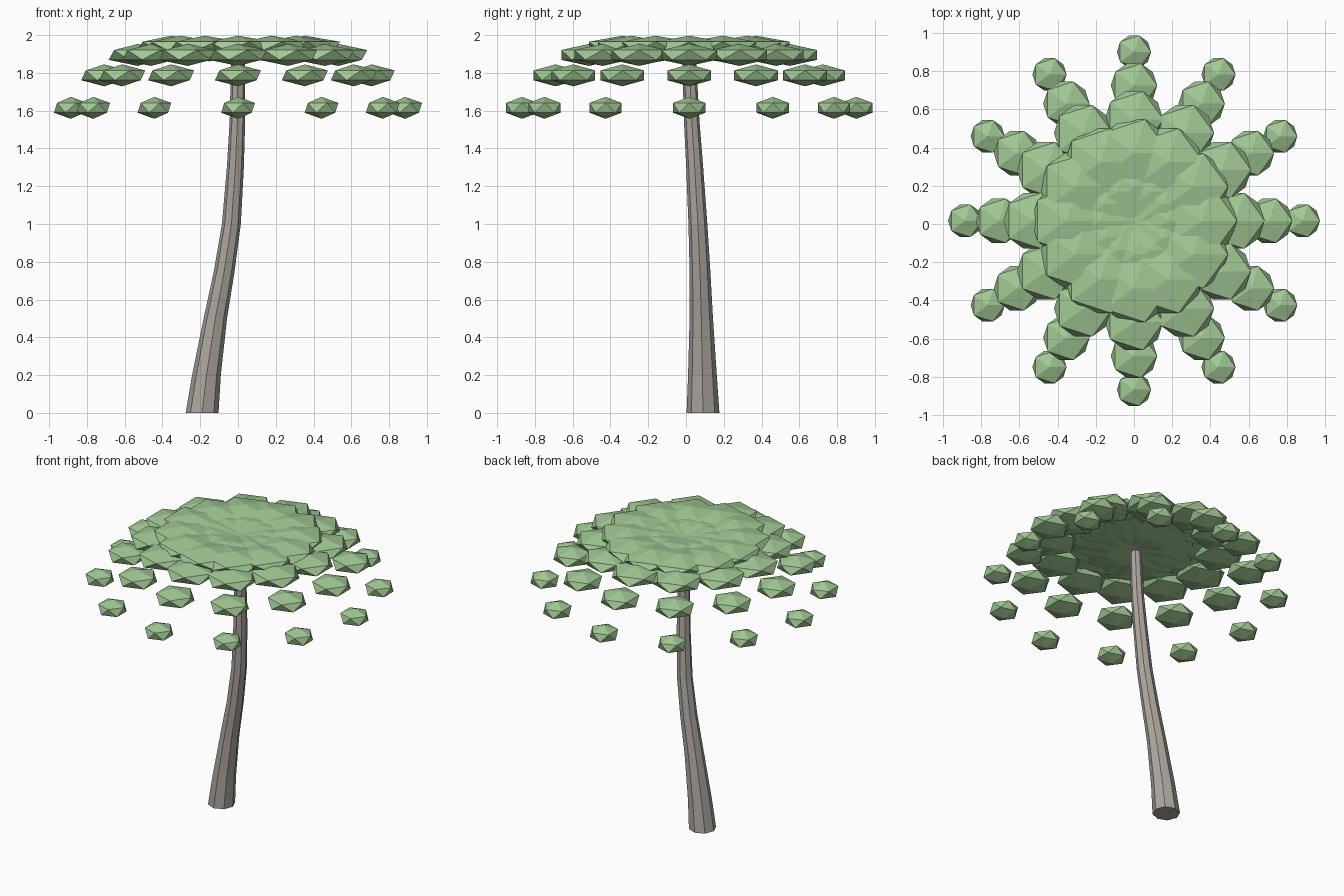
import bpy, bmesh, math
from mathutils import Matrix, Vector

if "Cube" in bpy.data.objects:
    bpy.data.objects.remove(bpy.data.objects["Cube"])


def material(name, colour):
    m = bpy.data.materials.new(name)
    m.diffuse_color = colour
    m.use_nodes = True
    m.node_tree.nodes["Principled BSDF"].inputs["Base Color"].default_value = m.diffuse_color
    return m


def finish(bm, name, mat):
    bmesh.ops.recalc_face_normals(bm, faces=bm.faces)
    me = bpy.data.meshes.new(name)
    bm.to_mesh(me)
    bm.free()
    me.materials.append(mat)
    ob = bpy.data.objects.new(name, me)
    bpy.context.collection.objects.link(ob)
    return ob


bark = material("bark", (0.42, 0.38, 0.34, 1))
leaf = material("leaf", (0.36, 0.58, 0.30, 1))

# Trunk: leaning, tapered eight-sided tube (x, y, z, radius)
SIDES = 8
path = [(-0.19, 0.09, 0.0, 0.087), (-0.167, 0.087, 0.2, 0.076),
        (-0.12, 0.081, 0.5, 0.062), (-0.073, 0.074, 0.75, 0.055),
        (-0.035, 0.063, 1.0, 0.050), (-0.014, 0.046, 1.3, 0.045),
        (-0.003, 0.03, 1.55, 0.041), (0.0, 0.017, 1.86, 0.037)]
bm = bmesh.new()
rings = []
for x, y, z, r in path:
    rings.append([bm.verts.new((x + r * math.cos(math.tau * i / SIDES),
                                y + r * math.sin(math.tau * i / SIDES), z))
                  for i in range(SIDES)])
for a, b in zip(rings, rings[1:]):
    for i in range(SIDES):
        j = (i + 1) % SIDES
        bm.faces.new((a[i], a[j], b[j], b[i]))
bm.faces.new(rings[0])
bm.faces.new(rings[-1])
finish(bm, "trunk", bark)

# Fronds: twelve drooping rows of flattened icosahedron leaf clumps
FRONDS, CLUMPS = 12, 5
centre = Vector((0.0, 0.017))
for f in range(FRONDS):
    ang = math.tau * f / FRONDS
    bm = bmesh.new()
    for k in range(1, CLUMPS + 1):
        t = k / CLUMPS
        reach = 0.885 * t
        height = 1.835 + 0.58 * t - 0.80 * t * t
        size = 0.28 - 0.18 * t
        pos = (centre.x + reach * math.cos(ang),
               centre.y + reach * math.sin(ang), height)
        bmesh.ops.create_icosphere(
            bm, subdivisions=1, radius=1,
            matrix=Matrix.Translation(pos) @ Matrix.Diagonal((size, size, 0.058, 1)))
    finish(bm, f"frond_{f + 1}", leaf)
